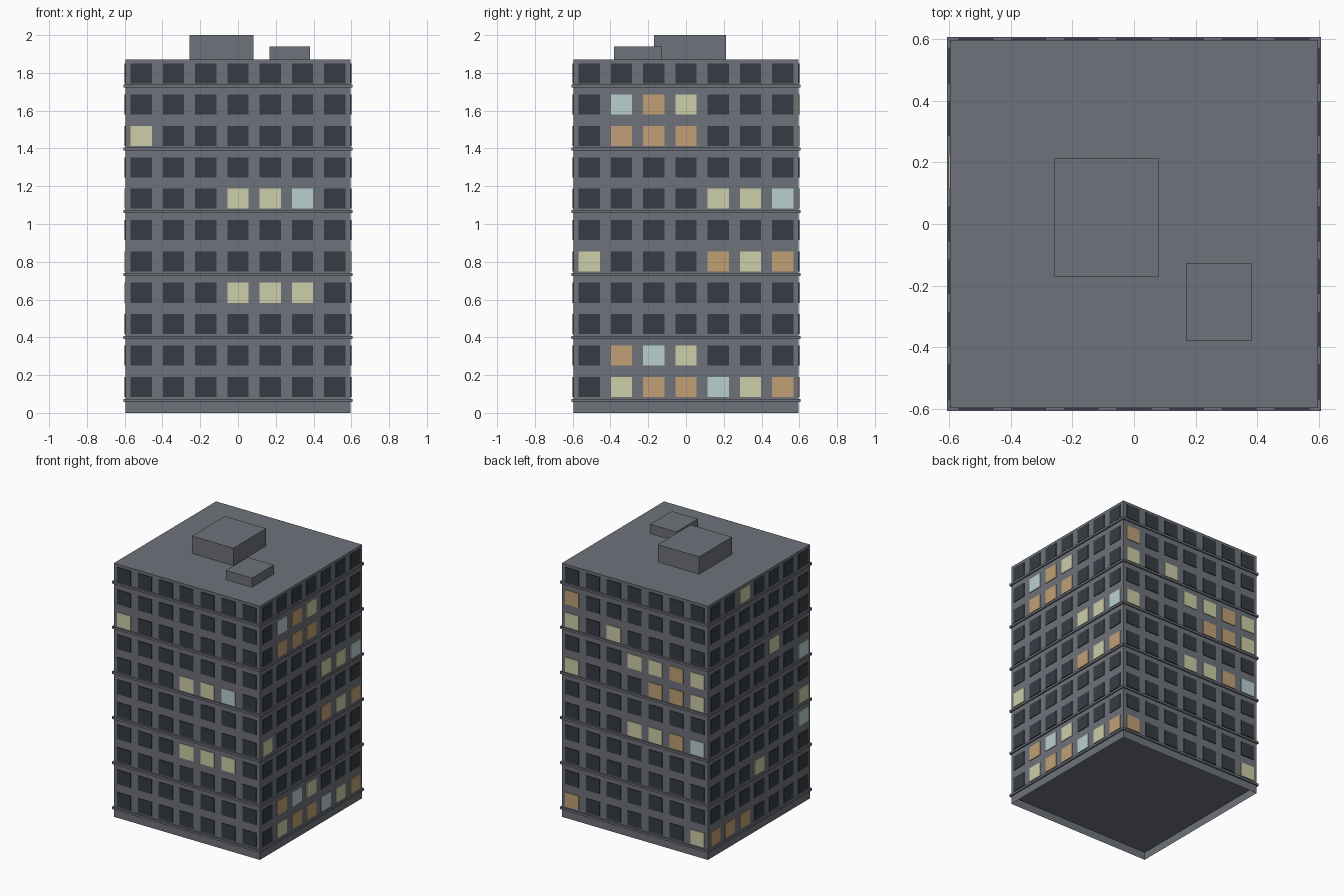
import bpy, bmesh, math
from mathutils import Matrix, Vector

if "Cube" in bpy.data.objects:
    bpy.data.objects.remove(bpy.data.objects["Cube"])


def material(name, rgb):
    m = bpy.data.materials.new(name)
    lin = [(c / 255 / 12.92) if c < 11 else ((c / 255 + 0.055) / 1.055) ** 2.4 for c in rgb]
    m.diffuse_color = (*lin, 1)
    m.use_nodes = True
    m.node_tree.nodes["Principled BSDF"].inputs["Base Color"].default_value = m.diffuse_color
    return m


CONCRETE = material("concrete grey", (110, 114, 122))
PANES = [material("dark glass", (54, 60, 68)), material("cream light", (205, 205, 168)),
         material("amber light", (192, 160, 117)), material("pale blue light", (186, 207, 207))]

WALL = 0.596      # half width of the tower
ROOF = 1.872
FLOORS, COLS = 11, 7


def add_box(bm, lo, hi):
    lo, hi = Vector(lo), Vector(hi)
    size = hi - lo
    mat = Matrix.Translation((lo + hi) / 2) @ Matrix.Diagonal((*size, 1))
    return bmesh.ops.create_cube(bm, size=1, matrix=mat)["verts"]


def finish(name, bm, mats):
    me = bpy.data.meshes.new(name)
    bm.to_mesh(me)
    bm.free()
    for m in mats:
        me.materials.append(m)
    ob = bpy.data.objects.new(name, me)
    bpy.context.collection.objects.link(ob)
    return ob


def box(name, lo, hi):
    bm = bmesh.new()
    add_box(bm, lo, hi)
    return finish(name, bm, [CONCRETE])


# Tower and rooftop plant rooms
box("tower", (-WALL, -WALL, 0.066), (WALL, WALL, ROOF))
box("large_roof_room", (-0.257, -0.17, ROOF), (0.081, 0.213, 2.0))
box("small_roof_room", (0.168, -0.38, ROOF), (0.381, -0.127, 1.94))

# Base skirt, open underneath
bm = bmesh.new()
add_box(bm, (-WALL, -WALL, 0), (WALL, WALL, 0.066))
bmesh.ops.delete(bm, geom=[f for f in bm.faces if abs(f.normal.z) > 0.5], context="FACES")
finish("base_skirt", bm, [CONCRETE])

# Thin ledges around every second floor
bm = bmesh.new()
for i in range(6):
    z = 0.066 + i * 0.333
    add_box(bm, (-0.606, -0.606, z - 0.008), (0.606, 0.606, z + 0.008))
finish("floor_ledges", bm, [CONCRETE])

# Lit windows per side, bottom floor = 0, columns left to right seen from outside
# . dark, c cream, a amber, b blue
LIT = {
    "front": (0, {8: "c......", 6: "...ccb.", 3: "...ccc."}),
    "right": (90, {9: ".bac...", 8: ".aaa...", 6: "....ccb", 4: "c...aca",
                   1: ".abc...", 0: ".caabca"}),
    "back": (180, {9: "a......", 8: "c.c....", 7: "...ccac", 6: "c...aac",
                   4: "...ccab", 0: "a.....c"}),
    "left": (270, {10: "..c....", 7: "....c..", 6: "......b", 4: "......c",
                   3: "......b", 2: "...c...", 0: "aaa...."}),
}

# Window plates, laid out on the front and turned to each side
for side, (angle, rows) in LIT.items():
    bm = bmesh.new()
    for floor in range(FLOORS):
        pattern = rows.get(floor, "." * COLS)
        for col in range(COLS):
            x = (col - 3) * 0.1708
            z = 0.138 + floor * 0.166
            verts = add_box(bm, (x - 0.056, -0.601, z - 0.053), (x + 0.056, -0.594, z + 0.053))
            for f in {f for v in verts for f in v.link_faces}:
                f.material_index = ".cab".index(pattern[col])
    bmesh.ops.rotate(bm, verts=bm.verts, cent=(0, 0, 0),
                     matrix=Matrix.Rotation(math.radians(angle), 3, "Z"))
    finish(side + "_windows", bm, PANES)
